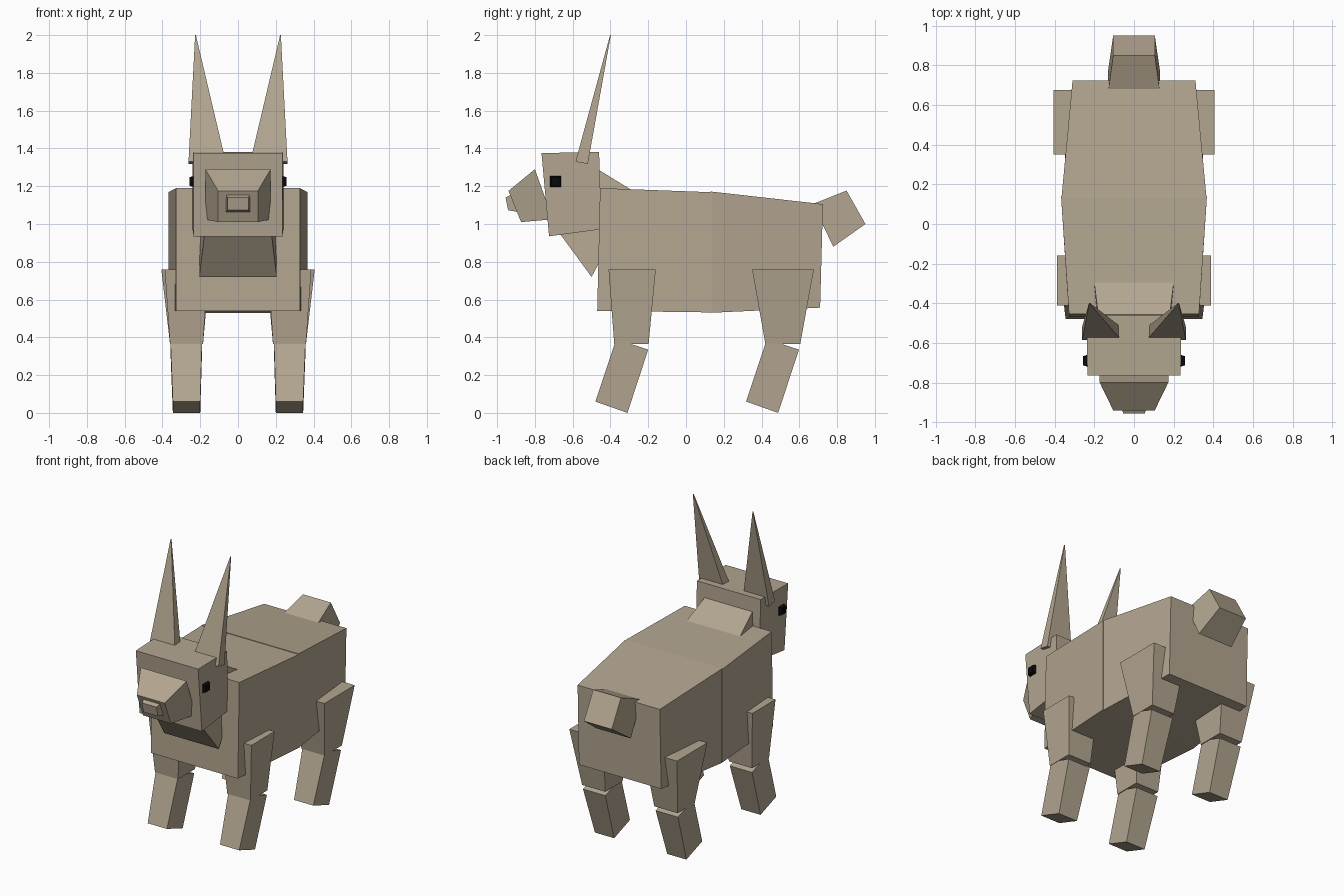
import bpy, bmesh, math
from mathutils import Matrix

if "Cube" in bpy.data.objects:
    bpy.data.objects.remove(bpy.data.objects["Cube"])


def material(name, colour):
    m = bpy.data.materials.new(name)
    m.use_nodes = True
    m.diffuse_color = (*colour, 1)
    bsdf = m.node_tree.nodes["Principled BSDF"]
    bsdf.inputs["Base Color"].default_value = (*colour, 1)
    bsdf.inputs["Roughness"].default_value = 0.9
    return m


tan = material("tan fur", (0.45, 0.38, 0.28))
black = material("black eye", (0.003, 0.003, 0.003))


def finish(name, bm, mat):
    bmesh.ops.recalc_face_normals(bm, faces=bm.faces[:])
    me = bpy.data.meshes.new(name)
    bm.to_mesh(me)
    bm.free()
    me.materials.append(mat)
    ob = bpy.data.objects.new(name, me)
    bpy.context.collection.objects.link(ob)
    return ob


def loft(name, end_a, end_b, side=1):
    """Six-sided block between two end faces.
    Each end: first (y, z) edge, second (y, z) edge, x range."""
    bm = bmesh.new()
    rings = []
    for (y1, z1), (y2, z2), (x0, x1) in (end_a, end_b):
        corners = ((x0, y1, z1), (x1, y1, z1), (x1, y2, z2), (x0, y2, z2))
        rings.append([bm.verts.new((side * x, y, z)) for x, y, z in corners])
    a, b = rings
    bm.faces.new(a)
    bm.faces.new(b)
    for i in range(4):
        j = (i + 1) % 4
        bm.faces.new((a[i], a[j], b[j], b[i]))
    return finish(name, bm, tan)


def wide(w):
    return (-w, w)


# Body halves, meeting at the belly
loft("chest", ((-0.455, 1.19), (-0.47, 0.54), wide(0.328)),
     ((0.14, 1.168), (0.14, 0.532), wide(0.368)))
loft("hindquarters", ((0.13, 1.172), (0.13, 0.53), wide(0.366)),
     ((0.725, 1.105), (0.71, 0.557), wide(0.31)))

# Neck, head, snout and nose
loft("neck", ((-0.26, 1.163), (-0.5, 0.72), wide(0.205)),
     ((-0.5, 1.31), (-0.68, 0.965), wide(0.175)))
loft("head", ((-0.765, 1.375), (-0.725, 0.935), wide(0.235)),
     ((-0.46, 1.382), (-0.45, 0.972), wide(0.24)))
loft("snout", ((-0.8, 1.29), (-0.705, 1.025), wide(0.173)),
     ((-0.94, 1.175), (-0.873, 1.01), wide(0.105)))
loft("nose", ((-0.9, 1.17), (-0.87, 1.06), wide(0.07)),
     ((-0.955, 1.14), (-0.942, 1.073), wide(0.055)))

# Stubby upturned tail
loft("tail", ((0.67, 1.105), (0.78, 0.88), wide(0.13)),
     ((0.85, 1.177), (0.95, 1.0), wide(0.105)))

for label, s in (("left", 1), ("right", -1)):
    # Tall pointed ears
    loft(label + "_ear", ((-0.585, 1.33), (-0.52, 1.318), (0.065, 0.262)),
         ((-0.402, 2.0), (-0.398, 2.0), (0.223, 0.227)), s)

    # Legs, with the lower part kicked forward
    loft(label + "_front_upper_leg", ((-0.41, 0.76), (-0.16, 0.76), (0.16, 0.388)),
         ((-0.38, 0.365), (-0.198, 0.365), (0.185, 0.36)), s)
    loft(label + "_rear_upper_leg", ((0.35, 0.76), (0.677, 0.76), (0.15, 0.406)),
         ((0.42, 0.365), (0.605, 0.365), (0.185, 0.36)), s)
    for place, dy in (("front", 0), ("rear", 0.798)):
        loft(f"{label}_{place}_lower_leg",
             ((-0.37 + dy, 0.39), (-0.2 + dy, 0.335), (0.19, 0.358)),
             ((-0.48 + dy, 0.06), (-0.31 + dy, 0.0), (0.2, 0.345)), s)

    # Square eyes with bevelled rims
    bm = bmesh.new()
    place = (Matrix.Translation((s * 0.243, -0.69, 1.225))
             @ Matrix.Rotation(s * math.pi / 2, 4, "Y")
             @ Matrix.Rotation(math.pi / 4, 4, "Z"))
    bmesh.ops.create_cone(bm, cap_ends=True, segments=4, radius1=0.045,
                          radius2=0.032, depth=0.03, matrix=place)
    finish(label + "_eye", bm, black)
